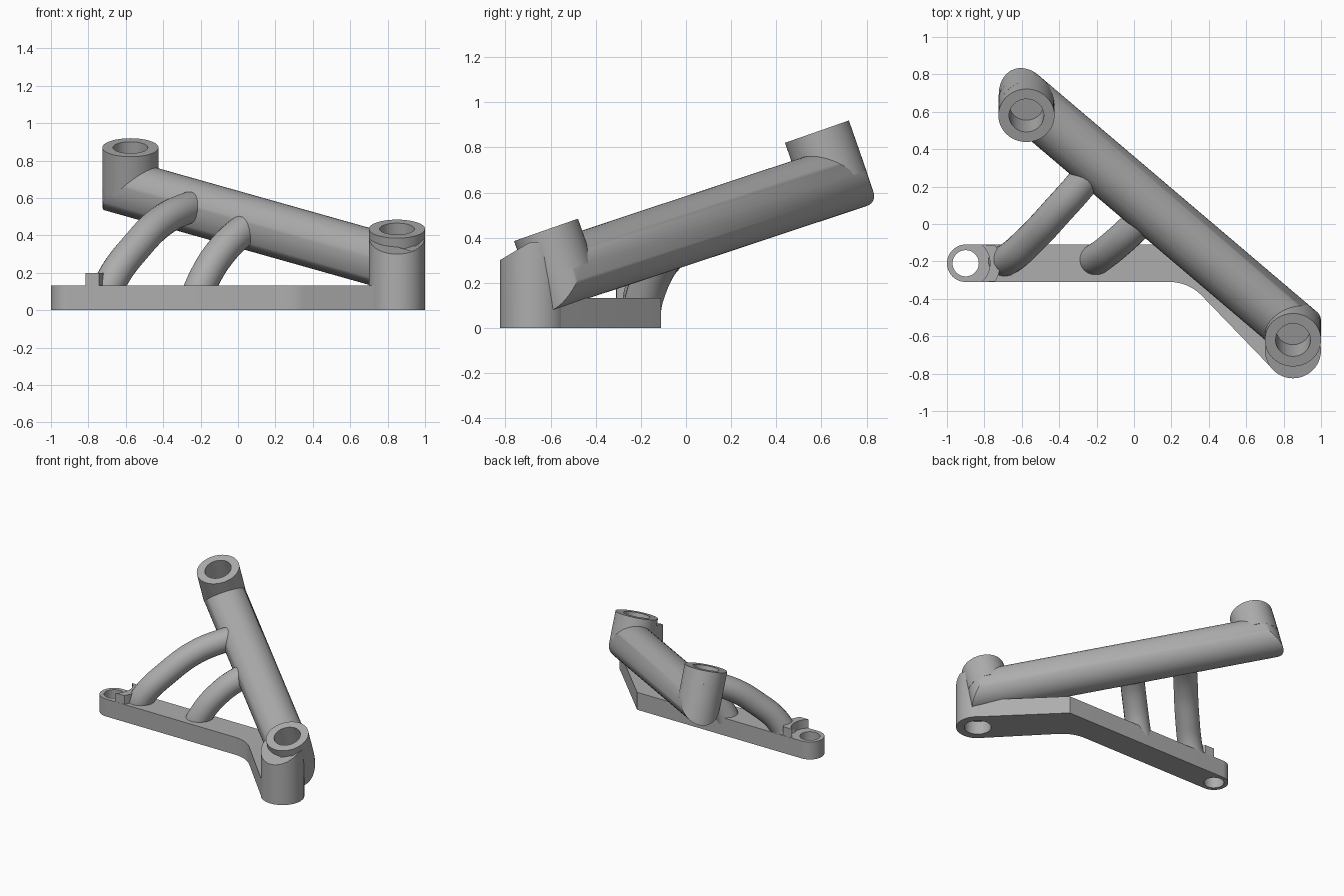
import bpy, bmesh, math
from mathutils import Vector

default = bpy.data.objects.get("Cube")
if default:
    bpy.data.objects.remove(default, do_unlink=True)

grey = bpy.data.materials.new("plain grey")
grey.use_nodes = True
COLOUR = (0.42, 0.42, 0.42, 1)
grey.diffuse_color = COLOUR
grey.node_tree.nodes["Principled BSDF"].inputs["Base Color"].default_value = COLOUR

R = 0.15                                  # boss radius
BORE = 0.093
UP = Vector((0, -0.33, 0.944)).normalized()   # axis of the tilted bosses
TOP_A, TOP_B = Vector((-0.575, 0.58, 0.87)), Vector((0.85, -0.62, 0.435))
JOINT_A, JOINT_B = TOP_A - UP * 0.235, TOP_B - UP * 0.2
FOOT = Vector((0.85, -0.675, 0))
EYE = Vector((-0.9, -0.21, 0))
Z = Vector((0, 0, 1))


def make(name, bm):
    bmesh.ops.recalc_face_normals(bm, faces=bm.faces)
    mesh = bpy.data.meshes.new(name)
    bm.to_mesh(mesh)
    bm.free()
    mesh.materials.append(grey)
    obj = bpy.data.objects.new(name, mesh)
    bpy.context.collection.objects.link(obj)
    return obj


def select(obj):
    bpy.ops.object.select_all(action='DESELECT')
    obj.select_set(True)
    bpy.context.view_layer.objects.active = obj


def cylinder(name, start, end, radius):
    bm = bmesh.new()
    axis = end - start
    matrix = axis.to_track_quat('Z', 'Y').to_matrix().to_4x4()
    matrix.translation = (start + end) / 2
    bmesh.ops.create_cone(bm, cap_ends=True, segments=64, radius1=radius,
                          radius2=radius, depth=axis.length, matrix=matrix)
    return make(name, bm)


def arc(centre, radius, a0, a1, steps=24):
    angles = [math.radians(a0 + (a1 - a0) * i / steps) for i in range(steps + 1)]
    return [(centre.x + radius * math.cos(a), centre.y + radius * math.sin(a)) for a in angles]


def prism(name, outline, z0, z1):
    bm = bmesh.new()
    face = bm.faces.new([bm.verts.new((x, y, z0)) for x, y in outline])
    new = bmesh.ops.extrude_face_region(bm, geom=[face])["geom"]
    bmesh.ops.translate(bm, vec=(0, 0, z1 - z0),
                        verts=[v for v in new if isinstance(v, bmesh.types.BMVert)])
    return make(name, bm)


def cut(obj, cutters):
    select(obj)
    for cutter in cutters:
        mod = obj.modifiers.new("bore", 'BOOLEAN')
        mod.operation, mod.solver, mod.object = 'DIFFERENCE', 'EXACT', cutter
        bpy.ops.object.modifier_apply(modifier=mod.name)


def main_tube(name, radius=0.147, n=48):
    # Round tube whose ends are trimmed to the walls of the tilted bosses
    along = (JOINT_B - JOINT_A).normalized()
    side = UP.cross(along).normalized()
    lift = along.cross(side)
    bm = bmesh.new()
    rings = []
    for joint, sign in ((JOINT_A, -1), (JOINT_B, 1)):
        ring = []
        for i in range(n):
            a = 2 * math.pi * i / n
            u, v = radius * math.cos(a), radius * math.sin(a)
            reach = sign * (math.sqrt(R * R - u * u) - 0.001)
            ring.append(bm.verts.new(joint + along * reach + side * u + lift * v))
        rings.append(ring)
        for i in range(n // 2):
            loop = [ring[i], ring[i + 1], ring[n - i - 1], ring[(n - i) % n]]
            bm.faces.new(list(dict.fromkeys(loop)))
    a, b = rings
    for i in range(n):
        j = (i + 1) % n
        bm.faces.new((a[i], a[j], b[j], b[i]))
    return make(name, bm)


def strut(name, points):
    curve = bpy.data.curves.new(name, 'CURVE')
    curve.dimensions = '3D'
    curve.bevel_depth, curve.bevel_resolution = 0.085, 8
    curve.resolution_u, curve.use_fill_caps = 10, True
    spline = curve.splines.new('BEZIER')
    spline.bezier_points.add(len(points) - 1)
    for p, co in zip(spline.bezier_points, points):
        p.co = co
        p.handle_left_type = p.handle_right_type = 'AUTO'
    curve.materials.append(grey)
    obj = bpy.data.objects.new(name, curve)
    bpy.context.collection.objects.link(obj)
    select(obj)
    bpy.ops.object.convert(target='MESH')
    return bpy.context.view_layer.objects.active


# Cutters for the two tilted bores, the bore under the foot and the eye hole
bores = [cylinder("bore_cutter", top - UP * 0.19, top + UP * 0.1, BORE) for top in (TOP_A, TOP_B)]
foot_bore = cylinder("foot_cutter", FOOT - Z * 0.1, FOOT + Z * 0.1, BORE)
eye_bore = cylinder("eye_cutter", EYE - Z * 0.1, EYE + Z * 0.3, 0.07)

# Long tube with a tilted boss at each end
tube = main_tube("main_tube")
cut(tube, bores)
upper_boss = cylinder("upper_boss", JOINT_A, TOP_A, R)
cut(upper_boss, bores[:1])
lower_boss = cylinder("lower_boss", JOINT_B, TOP_B, R)
cut(lower_boss, bores[1:])

# Upright foot, sloped at the top where it runs into the lower boss
foot = cylinder("foot", FOOT, FOOT + Z * 0.3, R)
for v in foot.data.vertices:
    if v.co.z > 0.2:
        v.co.z = min(0.38, 0.3 + 0.6 * (v.co.y - FOOT.y + R))
cut(foot, [bores[1], foot_bore])

# Bent base plate
outline = arc(EYE, 0.1, 90, 270)
outline += arc(Vector((0.19, -0.55)), 0.24, 90, 45, 8)
outline += arc(FOOT, 0.148, 225, 405) + [(0.49, -0.11)]
plate = prism("base_plate", outline, 0, 0.133)
cut(plate, [foot_bore, eye_bore])

# Small curved stop beside the eye
stop = prism("eye_stop", arc(EYE, 0.13, -50, 50) + arc(EYE, 0.185, 32, -32), 0.12, 0.2)

# Curved struts from the plate to the tube
long_strut = strut("long_strut", [(-0.72, -0.2, 0.05), (-0.67, -0.185, 0.17), (-0.54, -0.07, 0.345),
                                  (-0.41, 0.07, 0.475), (-0.27, 0.23, 0.545), (-0.2, 0.33, 0.56)])
short_strut = strut("short_strut", [(-0.23, -0.2, 0.05), (-0.19, -0.18, 0.15), (-0.1, -0.11, 0.3),
                                    (0.02, 0, 0.42), (0.1, 0.08, 0.46)])

for cutter in bores + [foot_bore, eye_bore]:
    bpy.data.objects.remove(cutter, do_unlink=True)
for part in (tube, upper_boss, lower_boss, foot, plate, stop, long_strut, short_strut):
    select(part)
    bpy.ops.object.shade_smooth_by_angle(angle=math.radians(30))
